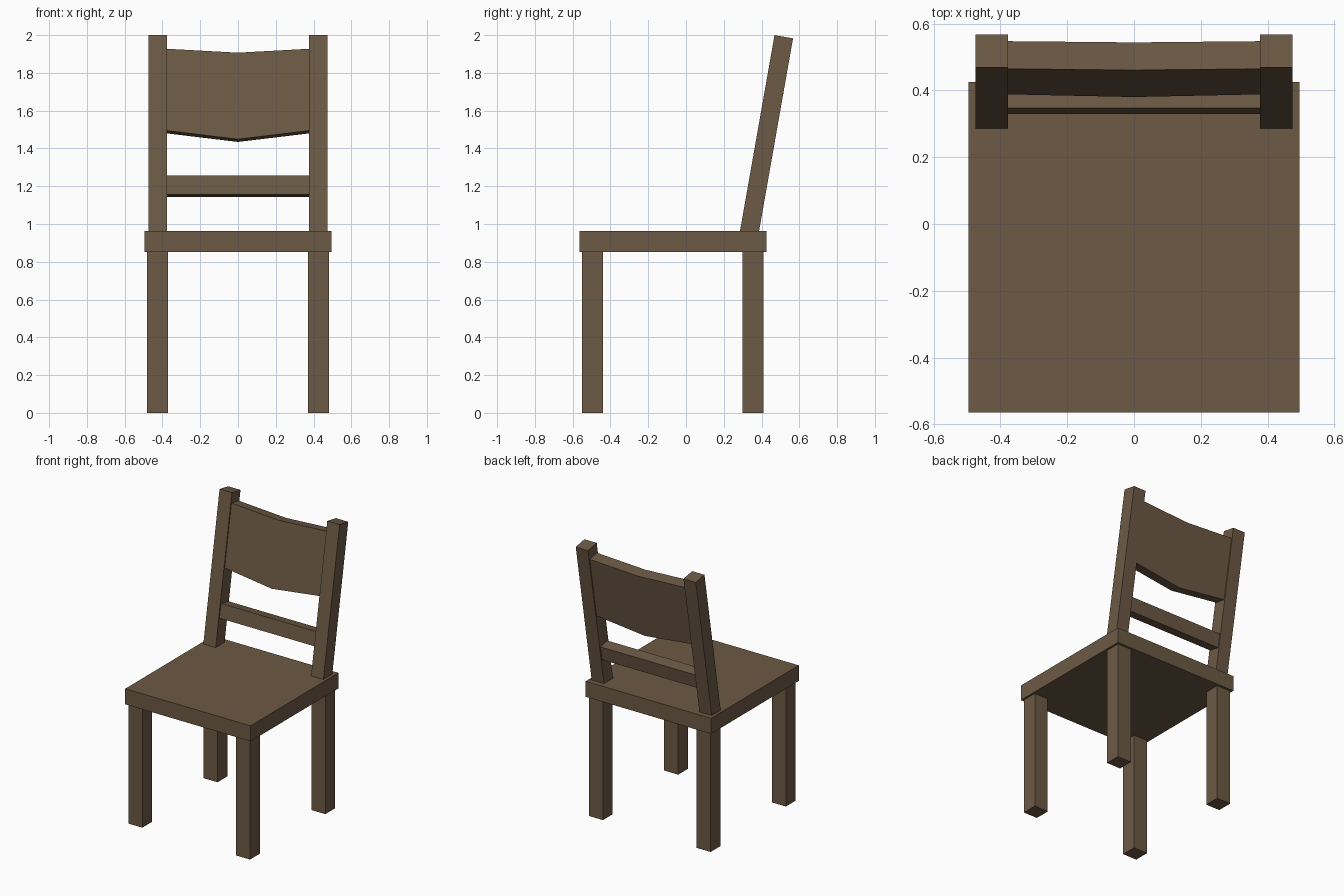
import bpy
import bmesh
import math
from mathutils import Matrix, Vector

if "Cube" in bpy.data.objects:
    bpy.data.objects.remove(bpy.data.objects["Cube"])

wood = bpy.data.materials.new("brown wood")
wood.diffuse_color = (0.15, 0.10, 0.058, 1.0)
wood.use_nodes = True
wood.node_tree.nodes["Principled BSDF"].inputs["Base Color"].default_value = wood.diffuse_color

# Frame of the tilted backrest: x across, y through thickness, z up the lean
LEAN = Matrix.Translation((0, 0.286, 0.964)) @ Matrix.Rotation(math.radians(-10), 4, 'X')


def prism(name, outline, y0, y1, matrix=Matrix.Identity(4)):
    """Extrude an (x, z) outline from y0 to y1."""
    bm = bmesh.new()
    face = bm.faces.new([bm.verts.new((x, y0, z)) for x, z in outline])
    ext = bmesh.ops.extrude_face_region(bm, geom=[face])
    moved = [v for v in ext["geom"] if isinstance(v, bmesh.types.BMVert)]
    bmesh.ops.translate(bm, verts=moved, vec=Vector((0, y1 - y0, 0)))
    bmesh.ops.recalc_face_normals(bm, faces=bm.faces)
    bm.transform(matrix)
    mesh = bpy.data.meshes.new(name)
    bm.to_mesh(mesh)
    bm.free()
    mesh.materials.append(wood)
    obj = bpy.data.objects.new(name, mesh)
    bpy.context.collection.objects.link(obj)
    return obj


def box(name, x0, x1, y0, y1, z0, z1, matrix=Matrix.Identity(4)):
    return prism(name, [(x0, z0), (x1, z0), (x1, z1), (x0, z1)], y0, y1, matrix)


# Seat
box("seat", -0.495, 0.495, -0.565, 0.425, 0.853, 0.964)

# Legs and leaning back posts on both sides
for side, s in (("left", -1), ("right", 1)):
    a, b = sorted((s * 0.37, s * 0.481))
    box(f"front_leg_{side}", a, b, -0.551, -0.44, 0, 0.853)
    box(f"back_leg_{side}", a, b, 0.298, 0.409, 0, 0.853)
    a, b = sorted((s * 0.377, s * 0.474))
    box(f"back_post_{side}", a, b, 0, 0.0995, -0.05, 1.052, LEAN)

# Lower back rail
box("lower_rail", -0.377, 0.377, 0.0095, 0.0905, 0.198, 0.298, LEAN)

# Upper back panel, dipping towards the middle
prism("back_panel",
      [(-0.377, 0.54), (0, 0.494), (0.377, 0.54),
       (0.377, 0.98), (0, 0.959), (-0.377, 0.98)],
      0.0085, 0.0925, LEAN)
